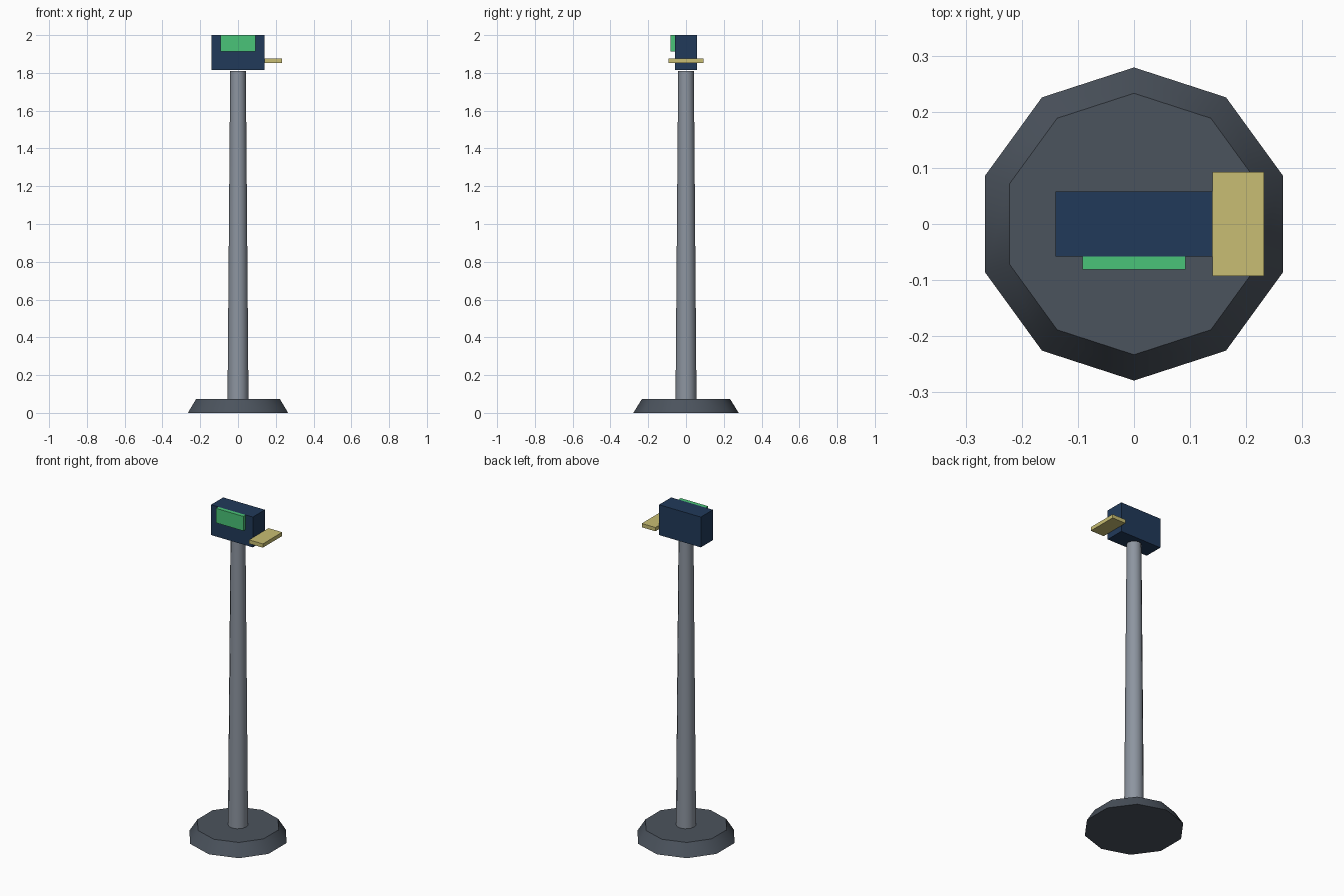
import bpy
import math

cube = bpy.data.objects.get("Cube")
if cube:
    bpy.data.objects.remove(cube, do_unlink=True)


def material(name, hex_colour):
    """Flat material from an sRGB hex colour."""
    rgb = []
    for i in (0, 2, 4):
        c = int(hex_colour[i:i + 2], 16) / 255
        rgb.append(c / 12.92 if c <= 0.04045 else ((c + 0.055) / 1.055) ** 2.4)
    mat = bpy.data.materials.new(name)
    mat.use_nodes = True
    mat.diffuse_color = (*rgb, 1)
    mat.node_tree.nodes["Principled BSDF"].inputs["Base Color"].default_value = (*rgb, 1)
    return mat


def finish(name, mat):
    obj = bpy.context.object
    obj.name = obj.data.name = name
    obj.data.materials.append(mat)
    return obj


def tapered(name, mat, sides, r_bottom, r_top, z0, z1):
    """Smooth-sided frustum standing between two heights."""
    bpy.ops.mesh.primitive_cone_add(vertices=sides, radius1=r_bottom, radius2=r_top,
                                    depth=z1 - z0, location=(0, 0, (z0 + z1) / 2))
    obj = finish(name, mat)
    bpy.ops.object.shade_smooth_by_angle(angle=math.radians(45))
    return obj


def box(name, mat, low, high):
    """Box spanning two opposite corners."""
    centre = [(a + b) / 2 for a, b in zip(low, high)]
    bpy.ops.mesh.primitive_cube_add(size=1, location=centre)
    obj = finish(name, mat)
    obj.scale = [b - a for a, b in zip(low, high)]
    bpy.ops.object.transform_apply(location=False, rotation=False, scale=True)
    return obj


dark_grey = material("dark slate grey", "4b535d")
steel = material("steel grey", "8d95a0")
navy = material("navy blue", "213a5a")
green = material("screen green", "4ac478")
gold = material("pale gold", "c8be73")

# Weighted foot and pole
tapered("base", dark_grey, 10, 0.279, 0.233, 0, 0.074)
tapered("pole", steel, 12, 0.0555, 0.0415, 0.074, 1.809)

# Head with front screen and side tray
box("head", navy, (-0.14, -0.058, 1.816), (0.14, 0.058, 2))
box("screen", green, (-0.092, -0.081, 1.912), (0.092, -0.058, 2))
box("side_tray", gold, (0.14, -0.093, 1.852), (0.232, 0.093, 1.875))
